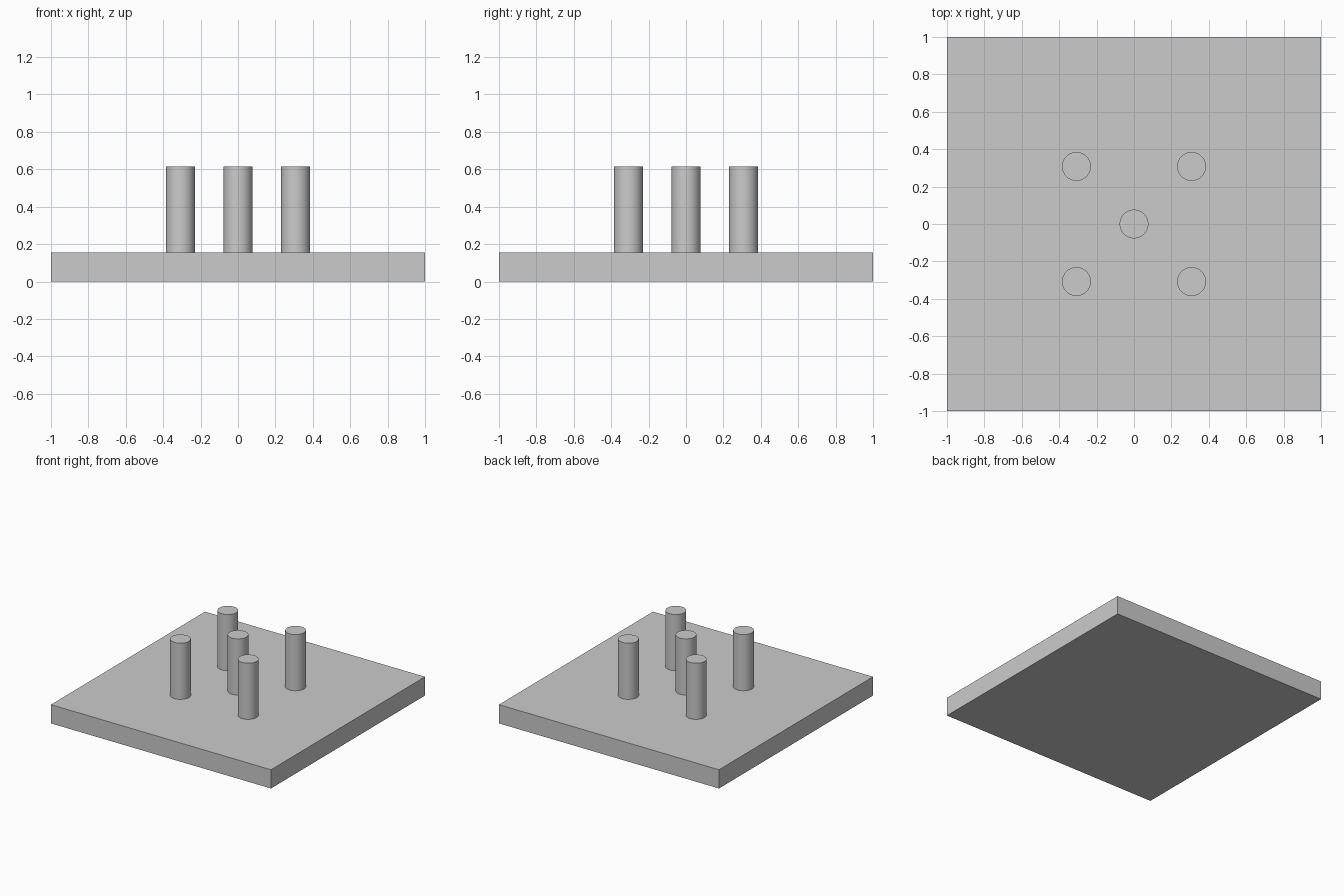
import bpy
import math

if "Cube" in bpy.data.objects:
    bpy.data.objects.remove(bpy.data.objects["Cube"])

U = 1 / 13                # module: plate is 26 x 26 x 2 modules
PLATE_H = 2 * U
PIN_R, PIN_H = U, 6 * U
OFFSET = 4 * U

# Square base plate
bpy.ops.mesh.primitive_cube_add(size=1, location=(0, 0, PLATE_H / 2))
plate = bpy.context.object
plate.name = "base_plate"
plate.scale = (2, 2, PLATE_H)
bpy.ops.object.transform_apply(location=False, rotation=False, scale=True)


def add_pin(name, x, y):
    bpy.ops.mesh.primitive_cylinder_add(
        vertices=64, radius=PIN_R, depth=PIN_H,
        location=(x, y, PLATE_H + PIN_H / 2))
    bpy.context.object.name = name
    bpy.ops.object.shade_smooth_by_angle(angle=math.radians(30))


# Centre pin and four pins on the corners of a square
add_pin("centre_pin", 0, 0)
for y_name, sy in (("front", -1), ("back", 1)):
    for x_name, sx in (("left", -1), ("right", 1)):
        add_pin(f"{y_name}_{x_name}_pin", sx * OFFSET, sy * OFFSET)
